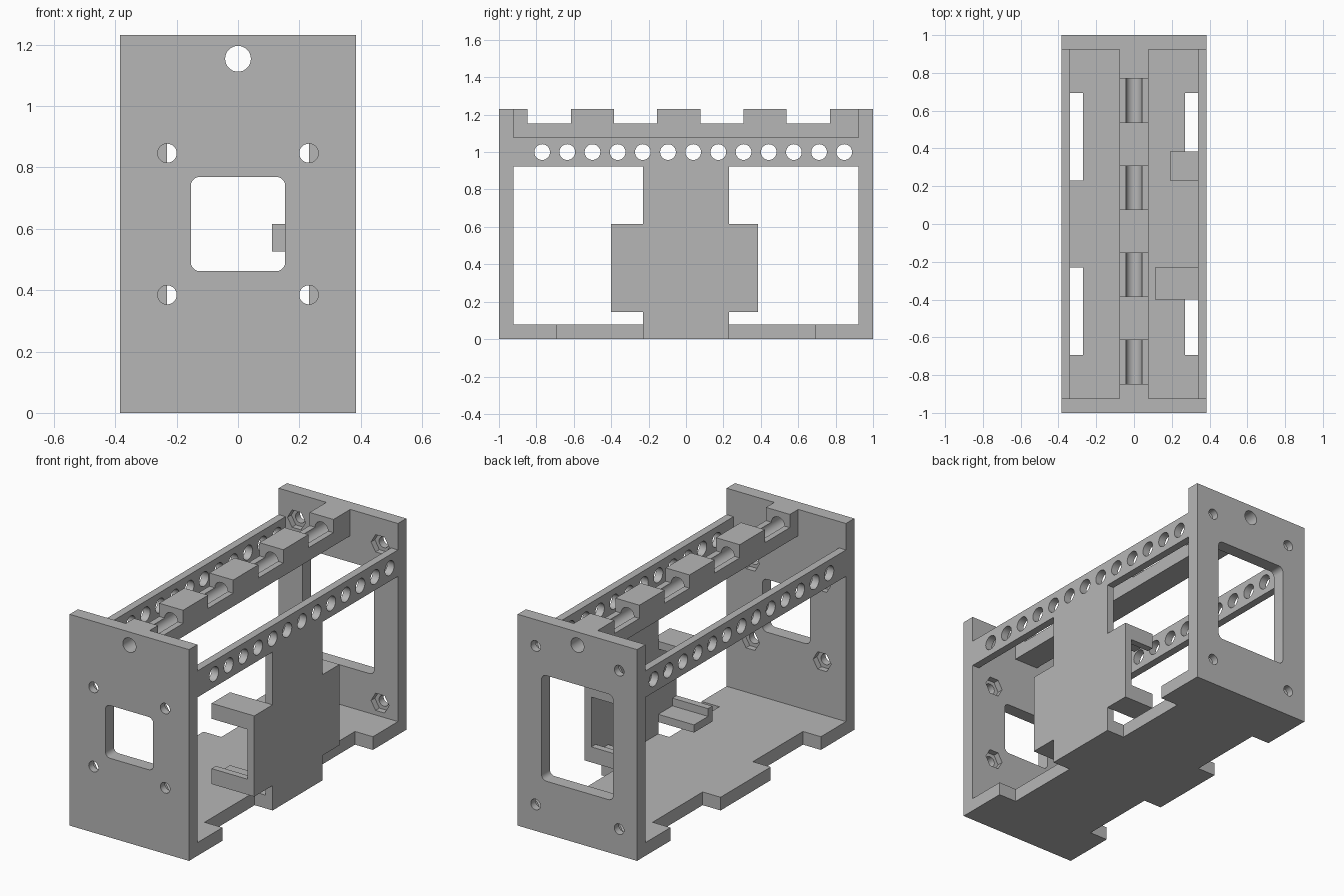
import bpy, bmesh, math
from mathutils import Matrix, Vector

if "Cube" in bpy.data.objects:
    bpy.data.objects.remove(bpy.data.objects["Cube"], do_unlink=True)

U = 1 / 13                      # design module
W, L, H = 5 * U, 1.0, 16 * U    # half width, half length, height
IN = L - U                      # inner face of the end plates
RAIL_IN = 0.34                  # inner face of the side rails

grey = bpy.data.materials.new("plain_grey")
grey.use_nodes = True
grey.diffuse_color = (0.47, 0.47, 0.47, 1)
grey.node_tree.nodes["Principled BSDF"].inputs["Base Color"].default_value = (0.47, 0.47, 0.47, 1)


def finish(name, bm):
    mesh = bpy.data.meshes.new(name)
    bmesh.ops.recalc_face_normals(bm, faces=bm.faces[:])
    bm.to_mesh(mesh)
    bm.free()
    mesh.materials.append(grey)
    obj = bpy.data.objects.new(name, mesh)
    bpy.context.scene.collection.objects.link(obj)
    return obj


def box(name, x, y, z, corner=0):
    """Box from (low, high) ranges; corner rounds the edges along y."""
    bm = bmesh.new()
    bmesh.ops.create_cube(bm, size=1)
    for v in bm.verts:
        v.co = Vector([r[0] if c < 0 else r[1] for r, c in zip((x, y, z), v.co)])
    if corner:
        edges = [e for e in bm.edges if abs(e.verts[0].co.y - e.verts[1].co.y) > 1e-4]
        bmesh.ops.bevel(bm, geom=edges, offset=corner, segments=5, profile=0.5, affect='EDGES')
    return finish(name, bm)


def rod(name, centre, radius, length, axis, sides=32):
    bm = bmesh.new()
    turn = Matrix.Rotation(math.pi / 2, 4, 'X' if axis == 'Y' else 'Y')
    # a six sided rod along y points sideways
    spin = Matrix.Rotation(math.pi / 2 if sides == 6 else 0, 4, 'Z')
    bmesh.ops.create_cone(bm, cap_ends=True, segments=sides, radius1=radius, radius2=radius,
                          depth=length, matrix=Matrix.Translation(centre) @ turn @ spin)
    if sides == 6 and max(v.co.x for v in bm.verts) - centre[0] < radius * 0.95:
        bmesh.ops.rotate(bm, verts=bm.verts[:], cent=centre,
                         matrix=Matrix.Rotation(math.pi / 2, 3, 'Y'))
    return finish(name, bm)


def cut(obj, cutters):
    bpy.context.view_layer.objects.active = obj
    for c in cutters:
        c.hide_render = True
        mod = obj.modifiers.new("cut", 'BOOLEAN')
        mod.operation, mod.solver, mod.object = 'DIFFERENCE', 'EXACT', c
        bpy.ops.object.modifier_apply(modifier=mod.name)
        bpy.data.objects.remove(c, do_unlink=True)


parts = []


def end_plate(name, side, win_x, win_z, hole_x, hole_z):
    """Plate with window, rod hole, bolt holes and nut pockets on the inside."""
    mid = side * (L - U / 2)
    plate = box(name, (-W, W), sorted((side * IN, side * L)), (0, H))
    around = (mid - U, mid + U)
    cutters = [box("window_cutter", (-win_x, win_x), around, win_z, 0.03),
               rod("bore_cutter", (0, mid, 15 * U), 0.042, 0.2, 'Y')]
    for x in (-hole_x, hole_x):
        for z in hole_z:
            cutters.append(rod("bolt_cutter", (x, mid, z), 0.031, 0.2, 'Y'))
            cutters.append(rod("nut_cutter", (x, side * IN, z), 0.058, 0.07, 'Y', 6))
    cut(plate, cutters)
    parts.append(plate)


end_plate("front_plate", -1, 2 * U, (6 * U, 10 * U), 3 * U, (5 * U, 11 * U))
end_plate("back_plate", 1, 3 * U, (4 * U, 12 * U), 3.5 * U, (2 * U, 14 * U))

# Floor with two edge notches per side
floor = box("floor", (-W, W), (-IN, IN), (0, U))
cut(floor, [box("notch_cutter", sorted((sx * 3.5 * U, sx * 0.5)),
                sorted((sy * 3 * U, sy * 9 * U)), (-0.1, 0.2))
            for sx in (-1, 1) for sy in (-1, 1)])
parts.append(floor)

# Perforated side rails
for name, sx in (("left_rail", 1), ("right_rail", -1)):
    rail = box(name, sorted((sx * RAIL_IN, sx * W)), (-IN, IN), (12 * U, 14 * U))
    cut(rail, [rod("rail_hole_cutter", (sx * 0.36, (-10 + 1.75 * i) * U, 13 * U), 0.042, 0.2, 'X')
               for i in range(13)])
    parts.append(rail)

# Top rod holder with open notches
bar = box("top_bar", (-U, U), (-IN, IN), (14 * U, H))
cut(bar, [rod("bore_cutter", (0, 0, 15 * U), 0.042, 2.2, 'Y')] +
    [box("notch_cutter", (-0.2, 0.2), (y, y + 3 * U), (15 * U, 1.4))
     for y in (-11 * U, -5 * U, U, 7 * U)])
parts.append(bar)

# Side panel: narrow web and wide middle
LOW, TOP = 0.145, 8 * U
parts.append(box("panel_web", (RAIL_IN, W), (-3 * U, 3 * U), (U, 12 * U)))
for name, y in (("front_panel_wing", (-0.4, -3 * U)), ("back_panel_wing", (3 * U, 0.385))):
    parts.append(box(name, (RAIL_IN, W), y, (LOW, TOP)))

# Flanges with a retaining lip at their outer end
for name, x, root, tip in (("front", 0.11, -3 * U, -0.4), ("back", 0.19, 3 * U, 0.385)):
    lip = tip - math.copysign(0.04, tip)
    for level, z, pocket in (("lower", (LOW, LOW + 0.09), (LOW + 0.045, LOW + 0.2)),
                             ("upper", (TOP - 0.09, TOP), (TOP - 0.2, TOP - 0.045))):
        flange = box(f"{name}_{level}_flange", (x, RAIL_IN), sorted((root, tip)), z)
        cut(flange, [box("pocket_cutter", (0, 0.5), sorted((0, lip)), pocket)])
        parts.append(flange)

# Round the hole walls, keep every corner crisp
bpy.ops.object.select_all(action='DESELECT')
for p in parts:
    p.select_set(True)
bpy.context.view_layer.objects.active = parts[0]
bpy.ops.object.shade_smooth_by_angle(angle=math.radians(30))
